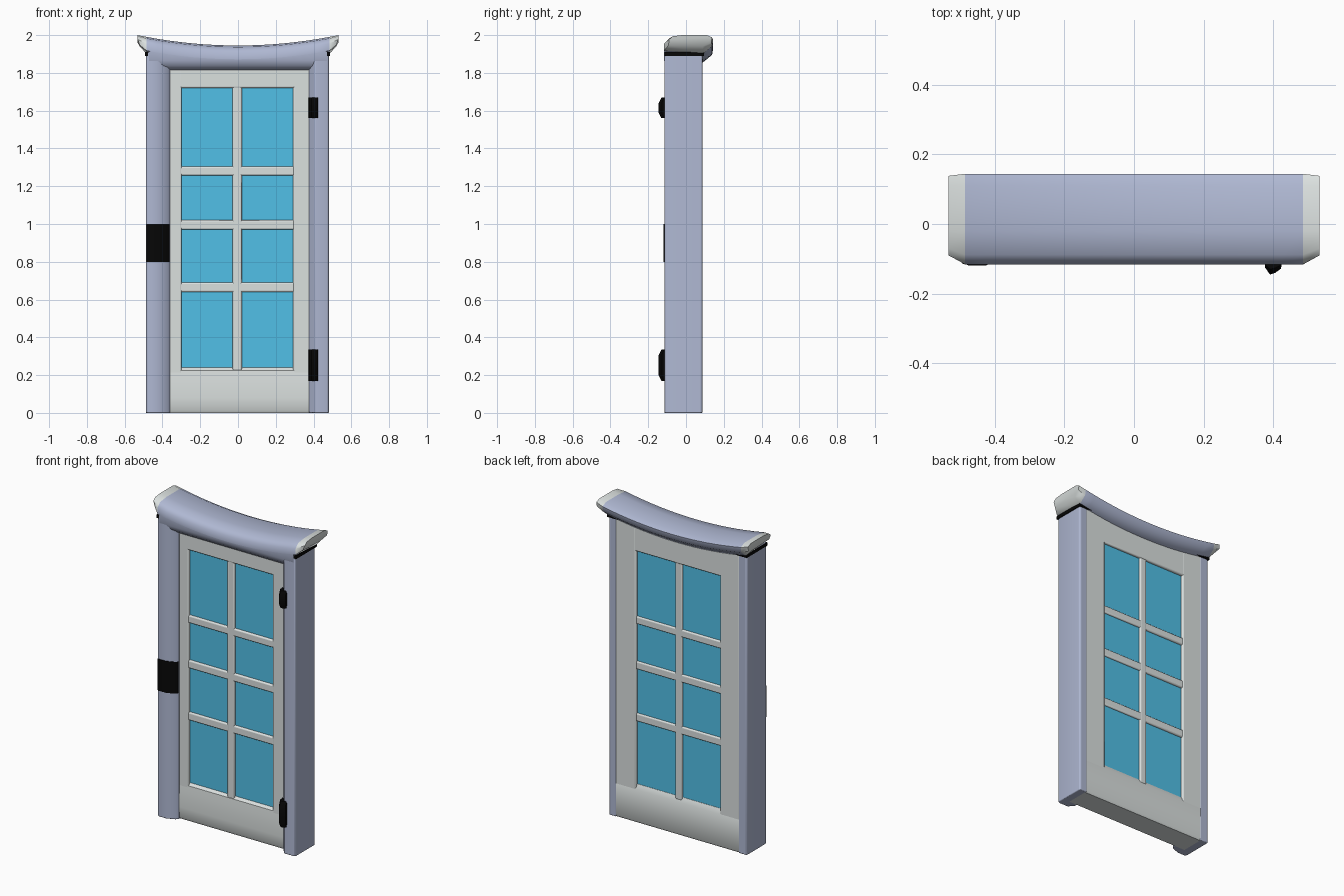
import bpy, bmesh, math

if "Cube" in bpy.data.objects:
    bpy.data.objects.remove(bpy.data.objects["Cube"])


def material(name, rgb):
    m = bpy.data.materials.new(name)
    m.diffuse_color = (*rgb, 1)
    m.use_nodes = True
    m.node_tree.nodes["Principled BSDF"].inputs["Base Color"].default_value = m.diffuse_color
    return m


LAVENDER = material("lavender_frame", (0.43, 0.48, 0.65))
WHITE = material("off_white", (0.71, 0.75, 0.74))
GLASS = material("blue_glass", (0.085, 0.54, 0.82))
BLACK = material("black_iron", (0.002, 0.002, 0.002))


def loft(name, sections, mats, bevel=0.0, rule=None, angle=35):
    """Join closed rings of points into a capped solid."""
    bm = bmesh.new()
    rings = [[bm.verts.new(p) for p in s] for s in sections]
    n = len(rings[0])
    for a, b in zip(rings, rings[1:]):
        for i in range(n):
            j = (i + 1) % n
            bm.faces.new((a[i], a[j], b[j], b[i]))
    bm.faces.new(rings[0])
    bm.faces.new(rings[-1])
    bmesh.ops.recalc_face_normals(bm, faces=bm.faces[:])
    if rule:
        for f in bm.faces:
            f.material_index = rule(f.calc_center_median())
    me = bpy.data.meshes.new(name)
    bm.to_mesh(me)
    bm.free()
    for m in mats:
        me.materials.append(m)
    ob = bpy.data.objects.new(name, me)
    bpy.context.collection.objects.link(ob)
    if bevel:
        mod = ob.modifiers.new("rounding", 'BEVEL')
        mod.width = bevel
        mod.segments = 3
        mod.limit_method = 'ANGLE'
        mod.angle_limit = math.radians(40)
    bpy.context.view_layer.objects.active = ob
    ob.select_set(True)
    bpy.ops.object.shade_smooth_by_angle(angle=math.radians(angle))
    ob.select_set(False)
    return ob


def box(name, x0, x1, y0, y1, z0, z1, mat, bevel=0.0):
    ring = [(x0, y0), (x1, y0), (x1, y1), (x0, y1)]
    return loft(name, [[(x, y, z) for x, y in ring] for z in (z0, z1)], [mat], bevel)


# Side jambs: rebated profile, sloping in towards the door
for side, sx, outer, inner, flat in (("left", -1, 0.488, 0.36, 0.425),
                                     ("right", 1, 0.482, 0.375, 0.405)):
    prof = [(outer, -0.100), (outer - 0.004, -0.111), (outer - 0.014, -0.115),
            (flat, -0.115), (inner + 0.012, -0.094), (inner, -0.078), (inner, -0.060),
            (0.43, -0.060), (0.43, 0.087), (outer - 0.007, 0.087), (outer, 0.081)]
    loft(side + "_jamb", [[(sx * x, y, z) for x, y in prof] for z in (0, 1.912)],
         [LAVENDER], 0.006)

# Sagging lintel with pale upturned ends
CAP = 0.485


def crest(x):
    return 1.945 + 0.055 * (abs(x) / 0.532) ** 2


def lintel_section(x):
    t = crest(x)
    if abs(x) > CAP + 0.01:
        xi = x - math.copysign(0.012, x)
        return [(xi, -0.092, 1.947), (x, -0.09, t - 0.022), (x, -0.07, t - 0.006),
                (x, -0.02, t), (x, 0.11, t), (x, 0.138, t - 0.012),
                (x, 0.134, t - 0.04), (xi, 0.088, 1.94)]
    b = t - 0.073
    return [(x, -0.116, b), (x, -0.1155, t - 0.035), (x, -0.088, t - 0.008), (x, -0.02, t),
            (x, 0.11, t), (x, 0.144, t - 0.016), (x, 0.138, t - 0.05), (x, 0.09, b - 0.016)]


inner_stations = [CAP * (i / 8 - 1) for i in range(17)]
loft("lintel", [lintel_section(x) for x in [-0.532] + inner_stations + [0.532]],
     [LAVENDER, WHITE], rule=lambda c: 1 if abs(c.x) > CAP else 0, angle=50)

# Head of the frame across the front, meeting the lintel's underside
loft("frame_head", [[(x, y, z) for y, z in (
    (-0.1158, crest(x) - 0.068), (-0.1155, 1.865), (-0.103, 1.838), (-0.080, 1.817),
    (-0.06, 1.815), (-0.06, crest(x) - 0.068))]
    for x in [s * 0.97 for s in inner_stations]], [LAVENDER], angle=50)

# Dark joints beneath the lintel ends
for side, sx, outer in (("left", -1, 0.492), ("right", 1, 0.488)):
    xs = sorted((sx * 0.37, sx * outer))
    box(side + "_joint", *xs, -0.1145, 0.094, 1.890, 1.910, BLACK)

# Door: recessed stiles, rails and glazing bars
for name, x0, x1 in (("left_stile", -0.437, -0.298), ("right_stile", 0.292, 0.437)):
    box(name, x0, x1, -0.071, 0.0855, 0.02, 1.909, WHITE, 0.008)
box("top_rail", -0.436, 0.436, -0.0705, 0.085, 1.72, 1.908, WHITE, 0.008)
rail = [(-0.064, 0.0), (-0.072, 0.015), (-0.078, 0.08), (-0.074, 0.18), (-0.070, 0.225),
        (-0.055, 0.24), (0.072, 0.24), (0.086, 0.21), (0.086, 0.012), (0.078, 0.0)]
loft("bottom_rail", [[(x, y, z) for y, z in rail] for x in (-0.437, 0.437)], [WHITE])
box("centre_bar", -0.028, 0.02, -0.069, 0.081, 0.22, 1.74, WHITE, 0.008)
for i, (z0, z1) in enumerate(((0.64, 0.69), (0.97, 1.02), (1.257, 1.305))):
    box(f"cross_bar_{i + 1}", -0.32, 0.32, -0.0685, 0.0805, z0, z1, WHITE, 0.008)

# Panes
for c, (x0, x1) in enumerate(((-0.31, -0.02), (0.01, 0.30))):
    for r, (z0, z1) in enumerate(((0.23, 0.65), (0.68, 0.98), (1.01, 1.265), (1.295, 1.73))):
        box(f"pane_{c + 1}_{r + 1}", x0, x1, -0.055, 0.070, z0, z1, GLASS)

# Lock plate hugging the left jamb
plate = [(-0.485, -0.114), (-0.474, -0.119), (-0.425, -0.119), (-0.374, -0.099),
         (-0.362, -0.084), (-0.362, -0.076), (-0.425, -0.106), (-0.475, -0.110)]
loft("lock_plate", [[(x, y, z) for x, y in plate] for z in (0.80, 1.0)], [BLACK])

# Bulging hinges on the right jamb
for name, z0, z1 in (("lower_hinge", 0.17, 0.335), ("upper_hinge", 1.56, 1.67)):
    h = [(0.374, -0.085), (0.376, -0.125), (0.390, -0.145), (0.405, -0.14),
         (0.422, -0.128), (0.424, -0.105)]
    loft(name, [[(x, -0.085 + (y + 0.085) * k, z) for x, y in h]
                for z, k in ((z0, 0.75), (z0 + 0.03, 1), (z1 - 0.03, 1), (z1, 0.75))], [BLACK])
